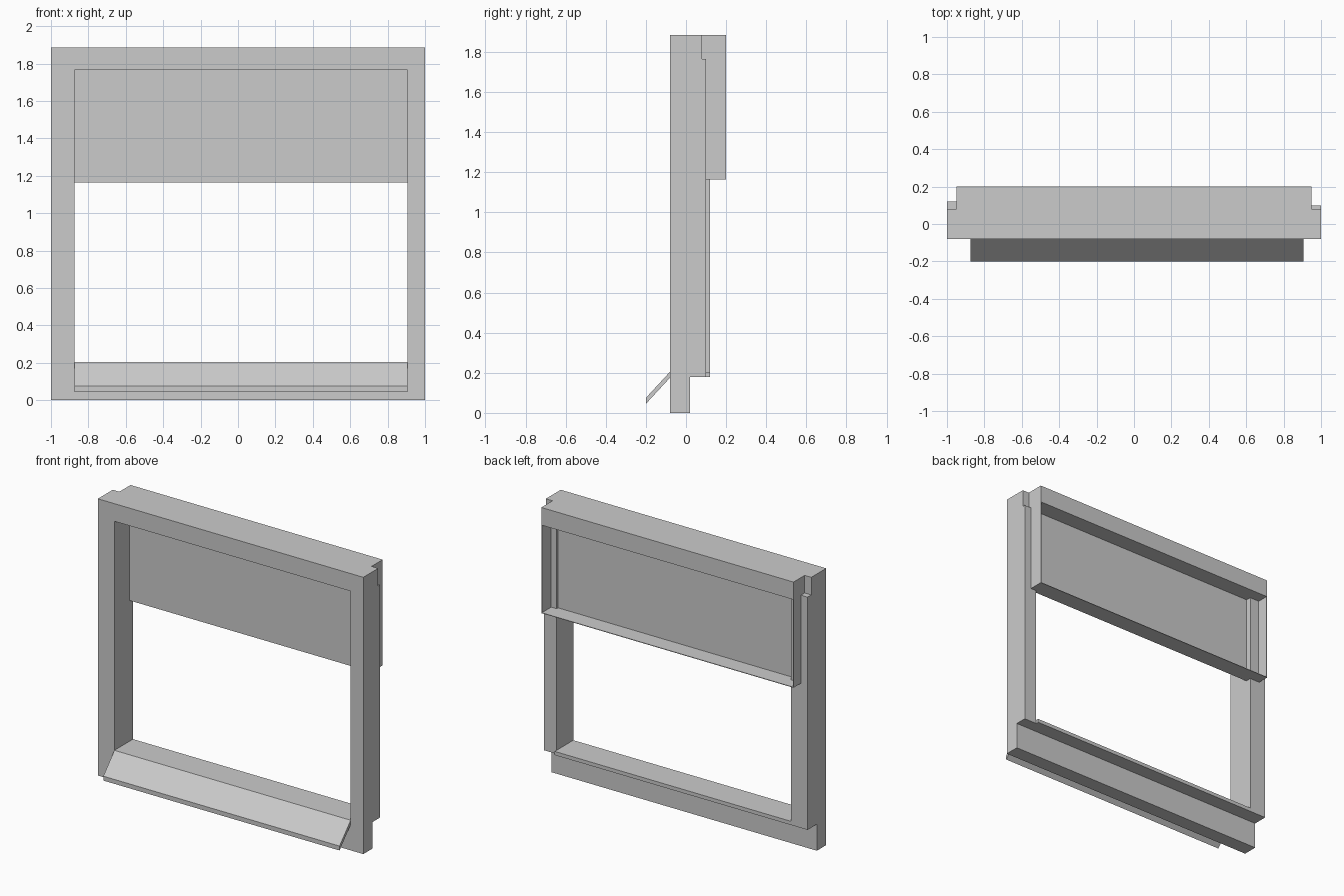
import bpy
import bmesh
from mathutils import Vector

cube = bpy.data.objects.get("Cube")
if cube:
    bpy.data.objects.remove(cube, do_unlink=True)

GREY = (0.6, 0.6, 0.6, 1.0)
mat = bpy.data.materials.new("light grey")
mat.use_nodes = True
mat.diffuse_color = GREY
mat.node_tree.nodes["Principled BSDF"].inputs["Base Color"].default_value = GREY


def prism(name, profile, axis, lo, hi):
    """Extrude a closed profile along x (points are y, z) or z (points are x, y)."""
    bm = bmesh.new()
    if axis == "x":
        verts = [bm.verts.new((lo, a, b)) for a, b in profile]
        step = Vector((hi - lo, 0, 0))
    else:
        verts = [bm.verts.new((a, b, lo)) for a, b in profile]
        step = Vector((0, 0, hi - lo))
    face = bm.faces.new(verts)
    ext = bmesh.ops.extrude_face_region(bm, geom=[face], use_keep_orig=True)
    moved = [g for g in ext["geom"] if isinstance(g, bmesh.types.BMVert)]
    bmesh.ops.translate(bm, verts=moved, vec=step)
    bmesh.ops.recalc_face_normals(bm, faces=bm.faces)
    mesh = bpy.data.meshes.new(name)
    bm.to_mesh(mesh)
    bm.free()
    mesh.materials.append(mat)
    obj = bpy.data.objects.new(name, mesh)
    bpy.context.collection.objects.link(obj)
    return obj


def box(name, x, y, z):
    corners = [(x[0], y[0]), (x[1], y[0]), (x[1], y[1]), (x[0], y[1])]
    return prism(name, corners, "z", *z)


FRONT, BACK, FOOT = -0.08, 0.2, 0.02     # depths of frame, rear box and foot
LEFT, RIGHT = 0.905, -0.875              # opening sides
STEP, SILL, HEAD, TOP = 0.18, 0.205, 1.765, 1.885
BOX_X, BOX_Z, PANEL_Y, THIN = 0.95, 1.165, 0.08, 0.004

# Side posts, notched at the foot, with their rear box sides
for side, lo, hi, depth, s in (("left", LEFT, 1, 0.10, 1), ("right", -1, RIGHT, 0.12, -1)):
    prism(side + "_post", [(FRONT, 0), (FOOT, 0), (FOOT, STEP), (depth, STEP),
                           (depth, HEAD), (FRONT, HEAD)], "x", lo, hi)
    box(side + "_box_side", sorted((s * BOX_X, s * (BOX_X - THIN))),
        (depth, BACK), (BOX_Z, HEAD))

# Top beam, notched at both rear ends
prism("top_beam", [(-1, FRONT), (1, FRONT), (1, PANEL_Y), (BOX_X, PANEL_Y), (BOX_X, BACK),
                   (-BOX_X, BACK), (-BOX_X, PANEL_Y), (-1, PANEL_Y)], "z", HEAD, TOP)

# Sill with a rear lip
prism("sill", [(FRONT, 0), (FOOT, 0), (FOOT, STEP), (0.12, STEP),
               (0.12, SILL), (FRONT, SILL)], "x", RIGHT, LEFT)

# Sloping flap in front of the sill
prism("front_flap", [(FRONT, SILL), (-0.2, 0.075), (-0.2, 0.045), (FRONT, STEP - 0.005)],
      "x", RIGHT, LEFT)

# Panel in the upper opening and the floor of the rear box
box("upper_panel", (RIGHT, LEFT), (PANEL_Y, PANEL_Y + THIN), (BOX_Z, HEAD))
prism("box_floor", [(PANEL_Y, BOX_Z), (BACK, BOX_Z), (BACK, BOX_Z + THIN),
                    (PANEL_Y, BOX_Z + THIN)], "x", -BOX_X, BOX_X)
